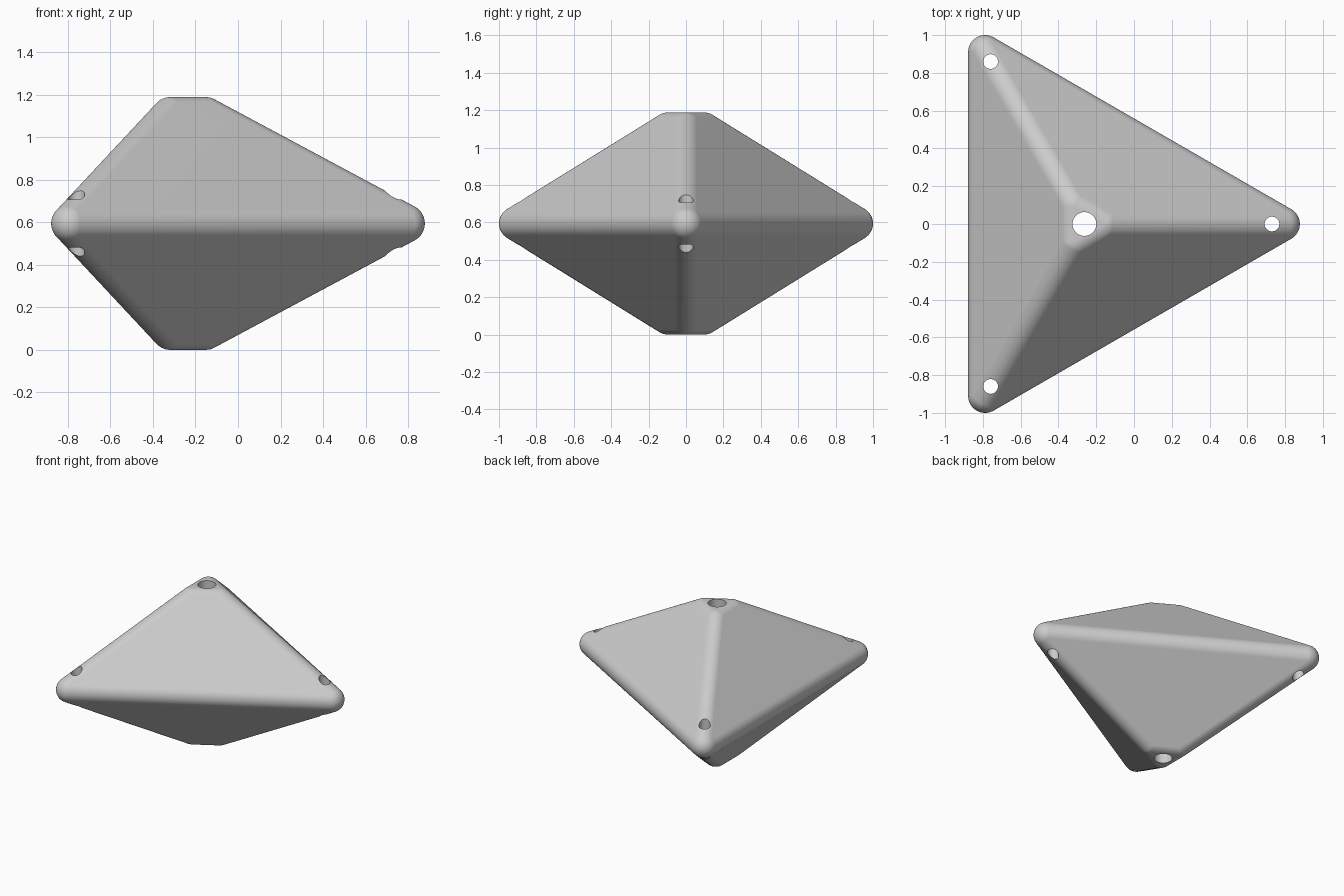
import bpy, bmesh, math
from mathutils import Matrix, Vector

if "Cube" in bpy.data.objects:
    bpy.data.objects.remove(bpy.data.objects["Cube"])

ROUND = 0.09                                  # edge rounding radius
R = (1.0 - ROUND) / math.cos(math.radians(30))  # corner distance from the axis
CX = -R / 4                                   # axis position, so the body is centred in x
R_TIP = 0.11                                  # small triangle at each blunt tip
HALF = 0.594                                  # half height
ANGLES = [0, 2 * math.pi / 3, -2 * math.pi / 3]

grey = bpy.data.materials.new("plain grey")
grey.diffuse_color = (0.6, 0.6, 0.6, 1)
grey.use_nodes = True
grey.node_tree.nodes["Principled BSDF"].inputs["Base Color"].default_value = grey.diffuse_color


def around(radius, z):
    """Three points spaced evenly around the body axis."""
    return [Vector((CX + radius * math.cos(a), radius * math.sin(a), z)) for a in ANGLES]


# Body: hull of nine spheres gives a rounded, blunt-tipped double pyramid
bm = bmesh.new()
centres = around(R, HALF) + around(R_TIP, 2 * HALF - ROUND) + around(R_TIP, ROUND)
for c in centres:
    bmesh.ops.create_uvsphere(bm, u_segments=48, v_segments=24, radius=ROUND,
                              matrix=Matrix.Translation(c))
cloud = [v.co.copy() for v in bm.verts]
bm.free()
bm = bmesh.new()
for co in cloud:
    bm.verts.new(co)
bmesh.ops.convex_hull(bm, input=bm.verts[:])
bmesh.ops.delete(bm, geom=[v for v in bm.verts if not v.link_faces], context='VERTS')
bmesh.ops.remove_doubles(bm, verts=bm.verts[:], dist=1e-5)
bmesh.ops.recalc_face_normals(bm, faces=bm.faces[:])
mesh = bpy.data.meshes.new("body")
bm.to_mesh(mesh)
bm.free()
body = bpy.data.objects.new("rounded_body", mesh)
bpy.context.collection.objects.link(body)
mesh.materials.append(grey)

# Drills: one wide hole on the axis, one narrow hole at each corner
bm = bmesh.new()
for p, r in [(Vector((CX, 0, HALF)), 0.063)] + [(p, 0.039) for p in around(0.993, HALF)]:
    bmesh.ops.create_cone(bm, cap_ends=True, segments=48, radius1=r, radius2=r,
                          depth=2, matrix=Matrix.Translation(p))
drill_mesh = bpy.data.meshes.new("hole_drills")
bm.to_mesh(drill_mesh)
bm.free()
drill_mesh.materials.append(grey)
drills = bpy.data.objects.new("hole_drills", drill_mesh)
bpy.context.collection.objects.link(drills)
drills.hide_render = True

cut = body.modifiers.new("holes", 'BOOLEAN')
cut.operation = 'DIFFERENCE'
cut.solver = 'EXACT'
cut.object = drills
bpy.ops.object.select_all(action='DESELECT')
bpy.context.view_layer.objects.active = body
body.select_set(True)
bpy.ops.object.modifier_apply(modifier=cut.name)
bpy.data.objects.remove(drills)

# Smooth shading, with flat faces kept flat and hole rims sharp
bpy.ops.object.shade_smooth_by_angle(angle=math.radians(25))
normals = body.modifiers.new("clean_shading", 'WEIGHTED_NORMAL')
normals.keep_sharp = True
